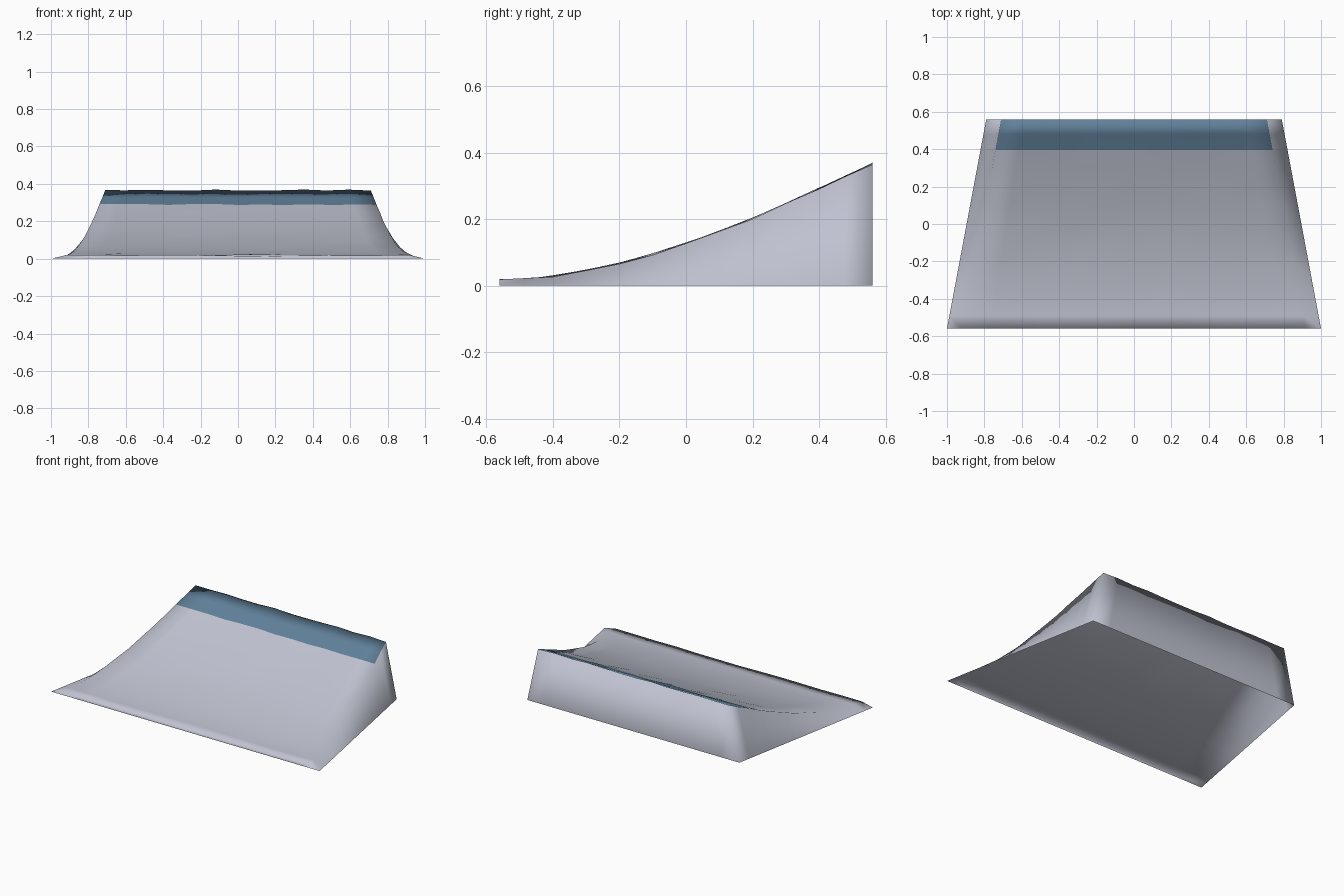
import bpy, bmesh, random

if "Cube" in bpy.data.objects:
    bpy.data.objects.remove(bpy.data.objects["Cube"])

random.seed(4)
BACK, FRONT, INSET, COLS = 0.56, -0.56, 0.08, 12
BAND_Y = 0.395

# side profile of the curved riding surface (y, z)
PROFILE = [(-0.56, 0.02), (-0.49, 0.023), (-0.4, 0.032), (-0.3, 0.049), (-0.2, 0.071),
           (-0.1, 0.098), (0.0, 0.13), (0.1, 0.166), (0.2, 0.205), (0.3, 0.249),
           (BAND_Y, 0.293), (0.48, 0.332), (BACK, 0.37)]


def material(name, rgb):
    m = bpy.data.materials.new(name)
    m.diffuse_color = (*rgb, 1)
    m.use_nodes = True
    m.node_tree.nodes["Principled BSDF"].inputs["Base Color"].default_value = m.diffuse_color
    return m


def base_half_width(y):
    return 1.0 + (0.79 - 1.0) * (y - FRONT) / (BACK - FRONT)


def columns(half):
    return [half * (2 * i / COLS - 1) for i in range(COLS + 1)]


# ramp shell, open underneath: slightly uneven curved top and walls round the rim
bm = bmesh.new()
top = []
for y, z in PROFILE:
    xs = columns(base_half_width(y) - INSET)
    top.append([bm.verts.new((x, y, z - random.uniform(0, 0.006))) for x in xs])

for r in range(len(PROFILE) - 1):
    for c in range(COLS):
        f = bm.faces.new((top[r][c], top[r][c + 1], top[r + 1][c + 1], top[r + 1][c]))
        f.material_index = 1 if PROFILE[r][0] >= BAND_Y else 0   # blue lip band

# walls drop from the rim to the ground along the four edges
rim = (top[0] + [row[-1] for row in top[1:]] + top[-1][-2::-1]
       + [row[0] for row in top[-2:0:-1]])
foot = []
for v in rim:
    y = v.co.y
    scale = base_half_width(y) / (base_half_width(y) - INSET)
    foot.append(bm.verts.new((v.co.x * scale, y, 0)))
for i in range(len(rim)):
    j = (i + 1) % len(rim)
    bm.faces.new((foot[i], foot[j], rim[j], rim[i]))

for f in bm.faces:
    f.smooth = True

mesh = bpy.data.meshes.new("ramp")
bm.to_mesh(mesh)
bm.free()
mesh.materials.append(material("pale grey", (0.53, 0.55, 0.64)))
mesh.materials.append(material("slate blue", (0.12, 0.22, 0.325)))
ramp = bpy.data.objects.new("ramp", mesh)
bpy.context.collection.objects.link(ramp)
